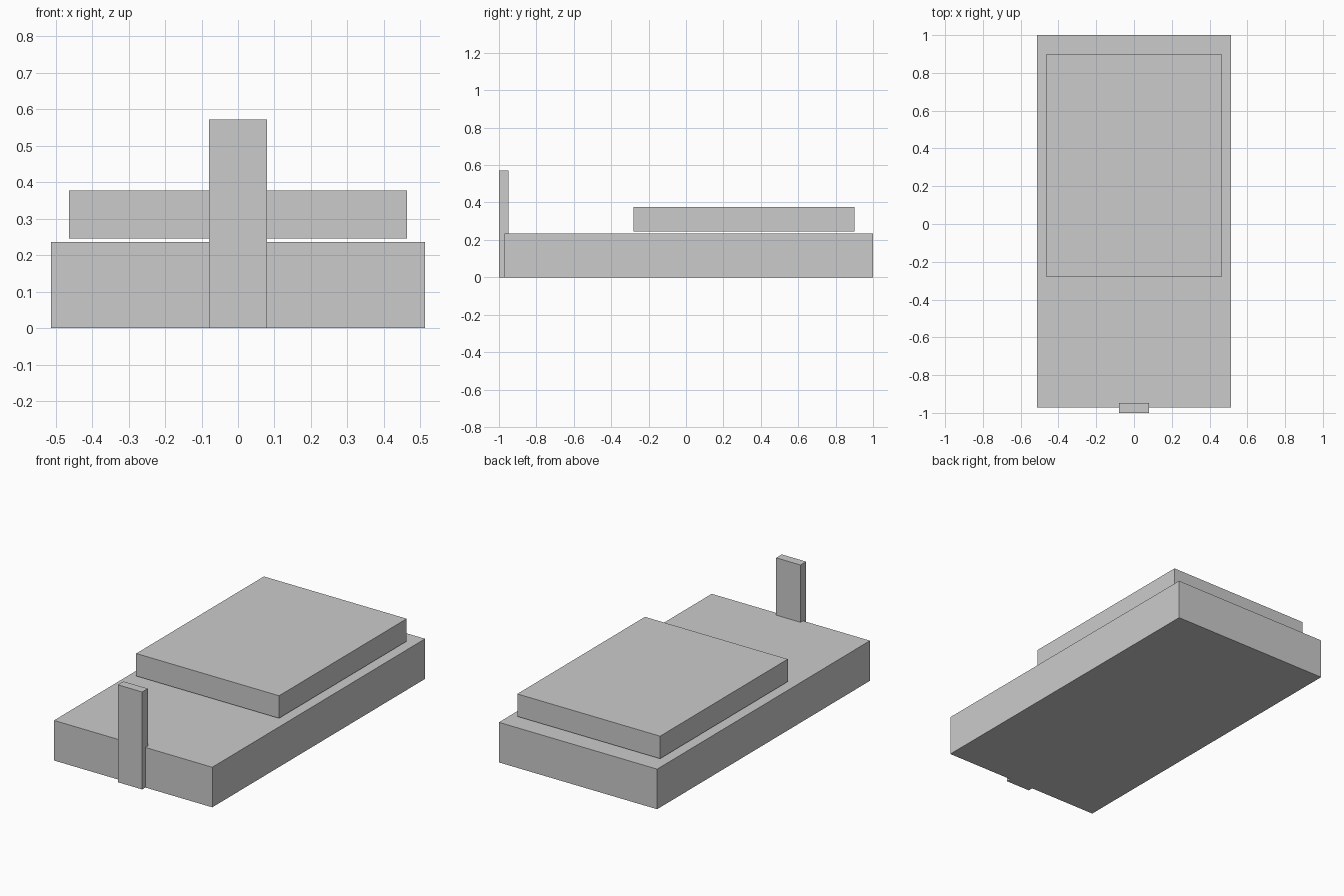
import bpy

if "Cube" in bpy.data.objects:
    bpy.data.objects.remove(bpy.data.objects["Cube"])


def box(name, x, y, z):
    """Axis-aligned box from (min, max) ranges."""
    verts = [(a, b, c) for c in z for b in y for a in x]
    faces = [(0, 2, 3, 1), (4, 5, 7, 6), (0, 1, 5, 4),
             (2, 6, 7, 3), (0, 4, 6, 2), (1, 3, 7, 5)]
    mesh = bpy.data.meshes.new(name)
    mesh.from_pydata(verts, [], faces)
    obj = bpy.data.objects.new(name, mesh)
    bpy.context.collection.objects.link(obj)
    return obj


# Low rectangular base
box("base", (-0.513, 0.513), (-0.971, 1.0), (0.0, 0.235))
# Slab floating just above the base
box("cover_slab", (-0.463, 0.463), (-0.281, 0.901), (0.245, 0.377))
# Upright marker at the front edge
box("upright_marker", (-0.079, 0.079), (-1.0, -0.948), (0.0, 0.571))
